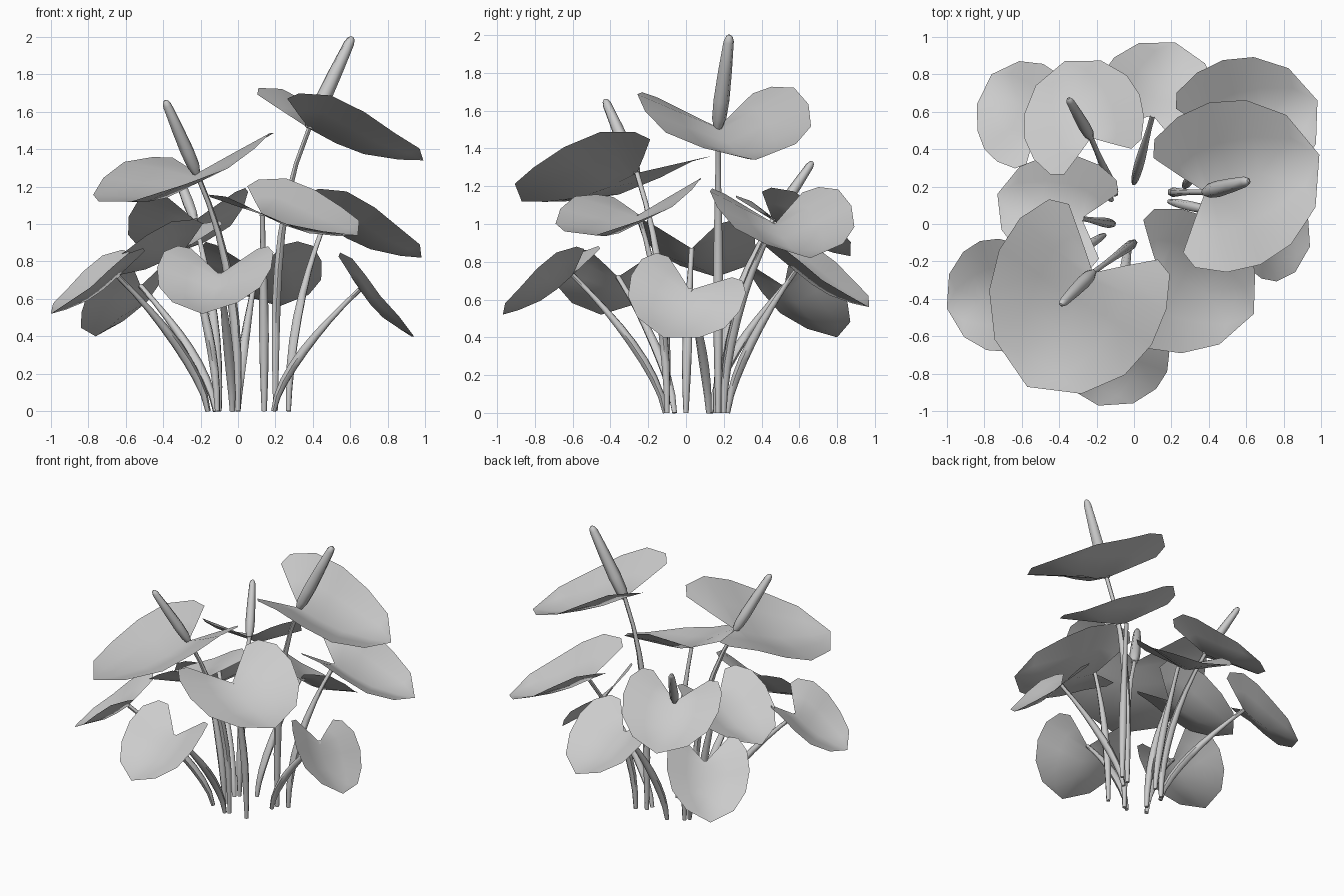
import bpy
import bmesh
import math
from mathutils import Vector

cube = bpy.data.objects.get("Cube")
if cube:
    bpy.data.objects.remove(cube, do_unlink=True)

grey = bpy.data.materials.new("plain_grey")
grey.use_nodes = True
grey.diffuse_color = (0.6, 0.6, 0.6, 1)
grey.node_tree.nodes["Principled BSDF"].inputs["Base Color"].default_value = grey.diffuse_color

# Half heart outline (along, across, matching midrib position), in blade lengths
HEART = [(-0.18, 0.2, 0), (-0.37, 0.42, 0), (-0.33, 0.57, 0), (-0.1, 0.69, 0.06),
         (0.2, 0.72, 0.25), (0.52, 0.64, 0.5), (0.82, 0.41, 0.8), (1, 0, 1)]


def tube(name, points, radii):
    """Round tube through the points with a radius at each one."""
    data = bpy.data.curves.new(name, "CURVE")
    data.dimensions = "3D"
    data.bevel_depth = 1
    data.bevel_resolution = 1
    data.use_fill_caps = True
    spline = data.splines.new("POLY")
    spline.points.add(len(points) - 1)
    for knot, co, radius in zip(spline.points, points, radii):
        knot.co = (*co, 1)
        knot.radius = radius
    obj = bpy.data.objects.new(name, data)
    bpy.context.collection.objects.link(obj)
    data.materials.append(grey)
    bpy.ops.object.select_all(action="DESELECT")
    obj.select_set(True)
    bpy.context.view_layer.objects.active = obj
    bpy.ops.object.convert(target="MESH")
    bpy.ops.object.shade_smooth_by_angle(angle=math.radians(60))


def blade(name, notch, tip, side, fold, width):
    """Heart-shaped leaf folded up along its midrib."""
    axis = tip - notch
    length = axis.length
    along = axis.normalized()
    across = (side - along * side.dot(along)).normalized()
    up = along.cross(across)
    if up.z < 0:
        up = -up
    bm = bmesh.new()

    def vert(u, v):
        rise = fold * abs(v) * (1 - 0.4 * max(u, 0))
        sag = 0.08 * math.sin(math.pi * min(max(u, 0), 1))
        return bm.verts.new(notch + length * (along * u + across * v * width + up * (rise - sag)))

    for sign in (-1, 1):
        rows = []
        for u, v, rib in HEART:
            rows.append([vert(rib + (u - rib) * f, sign * v * f) for f in (0, 0.5, 1)])
        for a, b in zip(rows, rows[1:]):
            for i in range(2):
                bm.faces.new((a[i], a[i + 1], b[i + 1], b[i]))
    bmesh.ops.remove_doubles(bm, verts=bm.verts, dist=0.0005)
    bmesh.ops.dissolve_degenerate(bm, edges=bm.edges, dist=0.0005)
    # Turn every face to the upper side
    bm.normal_update()
    for face in bm.faces:
        if face.normal.dot(up) < 0:
            face.normal_flip()
    mesh = bpy.data.meshes.new(name)
    bm.to_mesh(mesh)
    bm.free()
    mesh.materials.append(grey)
    for poly in mesh.polygons:
        poly.use_smooth = True
    bpy.context.collection.objects.link(bpy.data.objects.new(name, mesh))


def stem(name, base, top):
    """Stalk that starts upright and bends outward; taller ones bend later."""
    power = max(1.5, 2 * top.z, 1.6 * top.z ** 2)
    points, radii = [], []
    for i in range(9):
        t = i / 8
        spot = base.lerp(top, t ** power)
        spot.z = top.z * t
        points.append(spot)
        radii.append(0.014 + 0.012 * math.sin(math.pi * min(1, t * 1.2)))
    tube(name, points, radii)


# name: stem base (x, y), notch, tip, side direction, fold, width
LEAVES = {
    "flower_bract_top": ((0.2, 0.17), (0.38, 0.17, 1.51), (0.99, 0.37, 1.34), (-0.3, 0.95, 0.04), 0.4, 0.95),
    "flower_bract_front": ((0, -0.1), (-0.22, -0.26, 1.27), (-0.57, -0.87, 1.12), (0.85, -0.52, 0.17), 0.26, 0.94),
    "flower_bract_back": ((-0.1, 0.16), (-0.23, 0.46, 1.02), (-0.37, 0.87, 0.83), (0.93, 0.36, 0.08), 0.36, 0.97),
    "leaf_back_left": ((0.27, 0.2), (0.46, 0.47, 1), (0.98, 0.66, 0.82), (-0.36, 0.93, 0.02), 0.42, 0.9),
    "leaf_left": ((0.19, 0.12), (0.65, 0.02, 0.65), (0.94, -0.12, 0.4), (0.17, 0.88, -0.28), 0.24, 1.05),
    "leaf_front_left": ((0.14, -0.1), (0.13, -0.25, 1.05), (0.64, -0.48, 0.94), (0.44, 0.9, 0.13), 0.35, 0.95),
    "leaf_back": ((0, 0.22), (0.1, 0.58, 0.75), (0.22, 0.97, 0.56), (-0.96, 0.28, 0), 0.4, 1),
    "leaf_back_right": ((-0.12, 0.13), (-0.52, 0.52, 0.67), (-0.76, 0.8, 0.4), (0.78, 0.62, 0.2), 0.3, 0.86),
    "leaf_right": ((-0.11, 0), (-0.28, 0.03, 0.87), (-0.73, 0.16, 0.72), (0.33, 0.95, 0), 0.38, 0.88),
    "leaf_front_right": ((-0.16, -0.06), (-0.64, -0.36, 0.72), (-1, -0.45, 0.52), (0.2, -0.98, 0), 0.38, 1),
    "leaf_front": ((-0.03, -0.11), (-0.1, -0.6, 0.73), (-0.19, -0.97, 0.52), (0.97, -0.22, 0), 0.38, 1),
}
for name, (base, notch, tip, side, fold, width) in LEAVES.items():
    blade(name, Vector(notch), Vector(tip), Vector(side), fold, width)
    stem(name + "_stem", Vector((*base, 0)), Vector(notch))

# Flower spikes standing on the bracts
SPIKES = {
    "flower_bract_top": (0.61, 0.23, 2),
    "flower_bract_front": (-0.39, -0.43, 1.66),
    "flower_bract_back": (-0.35, 0.67, 1.33),
}
for name, end in SPIKES.items():
    start, end = Vector(LEAVES[name][1]), Vector(end)
    steps = (0, 0.1, 0.3, 0.6, 0.93, 0.98, 1)
    size = (end - start).length / 0.5
    radii = [r * size for r in (0.022, 0.036, 0.04, 0.035, 0.026, 0.018, 0.007)]
    tube(name.replace("bract", "spike"), [start.lerp(end, t) for t in steps], radii)
